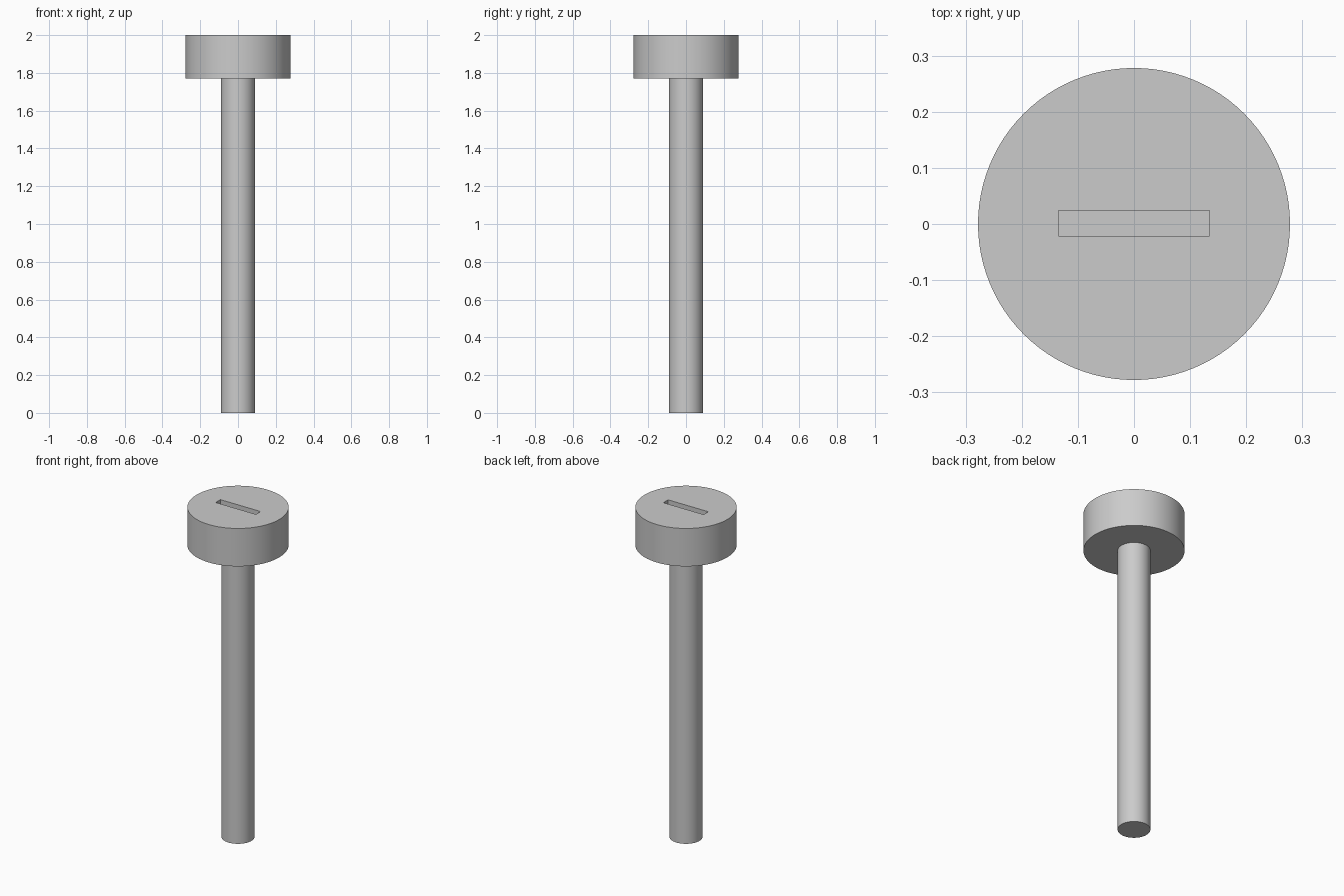
import bpy
import math

cube = bpy.data.objects.get("Cube")
if cube:
    bpy.data.objects.remove(cube, do_unlink=True)

# Plain grey metal
grey = bpy.data.materials.new("grey metal")
grey.use_nodes = True
colour = (0.6, 0.6, 0.6, 1)
grey.diffuse_color = colour
grey.node_tree.nodes["Principled BSDF"].inputs["Base Color"].default_value = colour

HEAD_BOTTOM, TOP = 1.77, 2.0


def cylinder(name, radius, bottom, top):
    bpy.ops.mesh.primitive_cylinder_add(
        vertices=96, radius=radius, depth=top - bottom,
        location=(0, 0, (bottom + top) / 2))
    obj = bpy.context.object
    obj.name = name
    obj.data.materials.append(grey)
    return obj


shaft = cylinder("shaft", 0.09, 0, HEAD_BOTTOM)
head = cylinder("head", 0.278, HEAD_BOTTOM, TOP)

# Screwdriver slot cut into the top of the head
slot_depth = 0.1
bpy.ops.mesh.primitive_cube_add(size=1, location=(0, 0.0015, TOP))
cutter = bpy.context.object
cutter.name = "slot_cutter"
cutter.scale = (0.27, 0.045, slot_depth * 2)
cutter.hide_render = True
cutter.data.materials.append(grey)

bpy.context.view_layer.objects.active = head
slot = head.modifiers.new("slot", 'BOOLEAN')
slot.operation = 'DIFFERENCE'
slot.solver = 'EXACT'
slot.object = cutter
bpy.ops.object.modifier_apply(modifier=slot.name)
bpy.data.objects.remove(cutter, do_unlink=True)

# Smooth round sides with crisp rims
for part in (shaft, head):
    bpy.ops.object.select_all(action='DESELECT')
    part.select_set(True)
    bpy.context.view_layer.objects.active = part
    bpy.ops.object.shade_smooth_by_angle(angle=math.radians(30))
